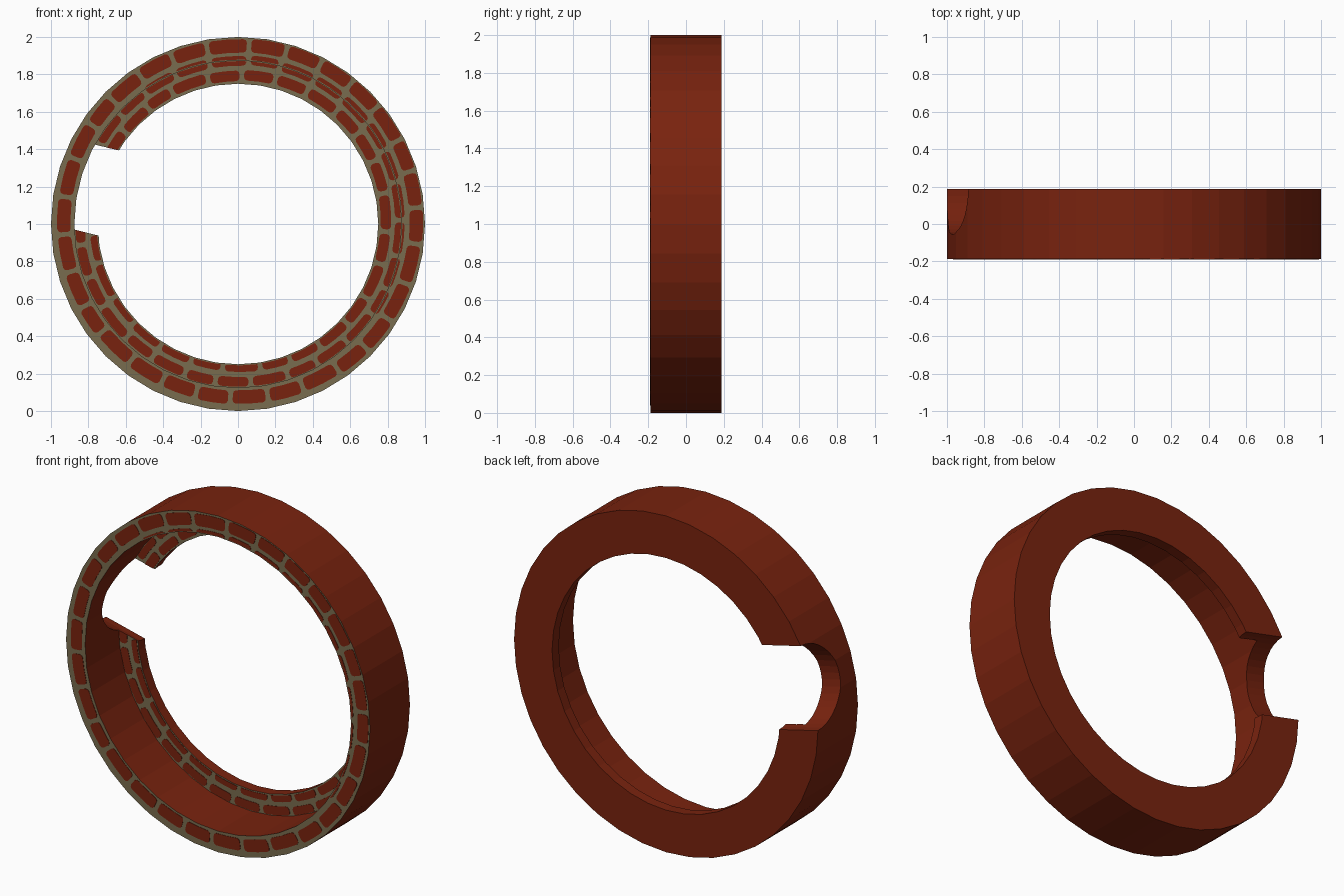
import bpy, bmesh, math, random
from mathutils import Matrix, Vector

if "Cube" in bpy.data.objects:
    bpy.data.objects.remove(bpy.data.objects["Cube"])

random.seed(4)
H = 0.1875            # half depth of the ring
FLANGE_Y = 0.125      # front of the thin rear flange
STEP_R = 0.875        # inner radius of the outer wall
SIDES = 40
NOTCH = math.radians(166.5)


def material(name, rgb):
    m = bpy.data.materials.new(name)
    m.diffuse_color = (*rgb, 1)
    m.use_nodes = True
    m.node_tree.nodes["Principled BSDF"].inputs["Base Color"].default_value = m.diffuse_color
    return m


brick_red = material("brick_red", (0.19, 0.0165, 0.0045))
mortar = material("mortar", (0.19, 0.15, 0.078))


def make_object(name, bm, mats):
    bmesh.ops.recalc_face_normals(bm, faces=bm.faces)
    mesh = bpy.data.meshes.new(name)
    bm.to_mesh(mesh)
    bm.free()
    for m in mats:
        mesh.materials.append(m)
    ob = bpy.data.objects.new(name, mesh)
    bpy.context.collection.objects.link(ob)
    return ob


def polar(r, a, y):
    return Vector((r * math.cos(a), y, 1 + r * math.sin(a)))


# Ring body: outer wall with a thin flange at the back
profile = [(1, -H), (1, H), (0.75, H), (0.75, FLANGE_Y), (STEP_R, FLANGE_Y), (STEP_R, -H)]
bm = bmesh.new()
loops = [[bm.verts.new(polar(r, 2 * math.pi * i / SIDES, y)) for r, y in profile]
         for i in range(SIDES)]
for i in range(SIDES):
    a, b = loops[i], loops[(i + 1) % SIDES]
    for j in range(len(profile)):
        k = (j + 1) % len(profile)
        bm.faces.new((a[j], a[k], b[k], b[j]))
bmesh.ops.recalc_face_normals(bm, faces=bm.faces)
for f in bm.faces:                      # mortar on everything facing front
    f.material_index = 1 if f.normal.y < -0.9 else 0
ring = make_object("ring_body", bm, [brick_red, mortar])


# Painted bricks: thin rounded plates laid in three rows
def brick(bm, r0, r1, a0, a1, y, lo, hi):
    mid, half = (a0 + a1) / 2, (a1 - a0) / 2
    rc, rh = (r0 + r1) / 2, (r1 - r0) / 2
    c = 0.018                           # corner size
    ca = c / rc
    outline = []
    for sr, sa in ((1, 1), (-1, 1), (-1, -1), (1, -1)):
        corner = [(rh, half - ca), (rh - c * 0.3, half - ca * 0.3), (rh - c, half)]
        if sr * sa < 0:
            corner.reverse()
        outline += [(rc + sr * u, mid + sa * v) for u, v in corner]
        if sa > 0 and sr < 0 or sa < 0 and sr > 0:   # keep long sides curved
            outline.append((rc + sr * rh, mid))
    pts = []
    for r, a in outline:
        p = polar(r, a, y) + Vector((0.01, 0, 0.014))   # pattern sits slightly off centre
        ang, rad = math.atan2(p.z - 1, p.x), math.hypot(p.x, p.z - 1)
        pts.append((min(max(rad, lo), hi), ang))
    rads = [r for r, a in pts]
    if max(rads) - min(rads) < 0.008:
        return
    clean = []
    for p in pts:
        q = polar(p[0], p[1], y)
        if not clean or (q - clean[-1]).length > 1e-4:
            clean.append(q)
    front = [bm.verts.new(q + Vector((0, -0.002, 0))) for q in clean]
    back = [bm.verts.new(q + Vector((0, 0.002, 0))) for q in clean]
    bm.faces.new(front)
    bm.faces.new(back[::-1])
    for i in range(len(front)):
        j = (i + 1) % len(front)
        bm.faces.new((front[i], front[j], back[j], back[i]))


rows = [(0.905, 0.977, 30, 273.7), (0.833, 0.885, 29, 268), (0.752, 0.808, 27, 270)]
bands = {"wall_bricks": (-H, STEP_R + 0.004, 0.992),
         "flange_bricks": (FLANGE_Y, 0.756, STEP_R - 0.004)}
layout = []
for r0, r1, n, phase in rows:
    pitch = 2 * math.pi / n
    cuts = [math.radians(phase) + pitch * (i + 0.5 + random.uniform(-0.1, 0.1)) for i in range(n)]
    cuts.append(cuts[0] + 2 * math.pi)
    for i in range(n):
        gap = 0.012 / r0
        d = random.uniform(-0.004, 0.004)
        layout.append((r0 + d, r1 + d, cuts[i] + gap, cuts[i + 1] - gap))
bricks = []
for name, (y, lo, hi) in bands.items():
    bm = bmesh.new()
    for b in layout:
        brick(bm, *b, y, lo, hi)
    bricks.append(make_object(name, bm, [brick_red]))

# Round notch through the wall and flange at the back left
bm = bmesh.new()
axis = Vector((math.cos(NOTCH), 0, math.sin(NOTCH)))
turn = axis.to_track_quat('Z', 'Y').to_matrix().to_4x4()
place = Matrix.Translation(Vector((0, H, 1)) + axis * 0.85) @ turn
bmesh.ops.create_cone(bm, cap_ends=True, segments=40, radius1=0.243, radius2=0.243,
                      depth=0.8, matrix=place)
cutter = make_object("notch_cutter", bm, [brick_red])
cutter.hide_render = True
for ob in (ring, bricks[1]):
    mod = ob.modifiers.new("notch", 'BOOLEAN')
    mod.operation = 'DIFFERENCE'
    mod.solver = 'EXACT'
    mod.object = cutter
    bpy.context.view_layer.objects.active = ob
    bpy.ops.object.modifier_apply(modifier=mod.name)
bpy.data.objects.remove(cutter)
